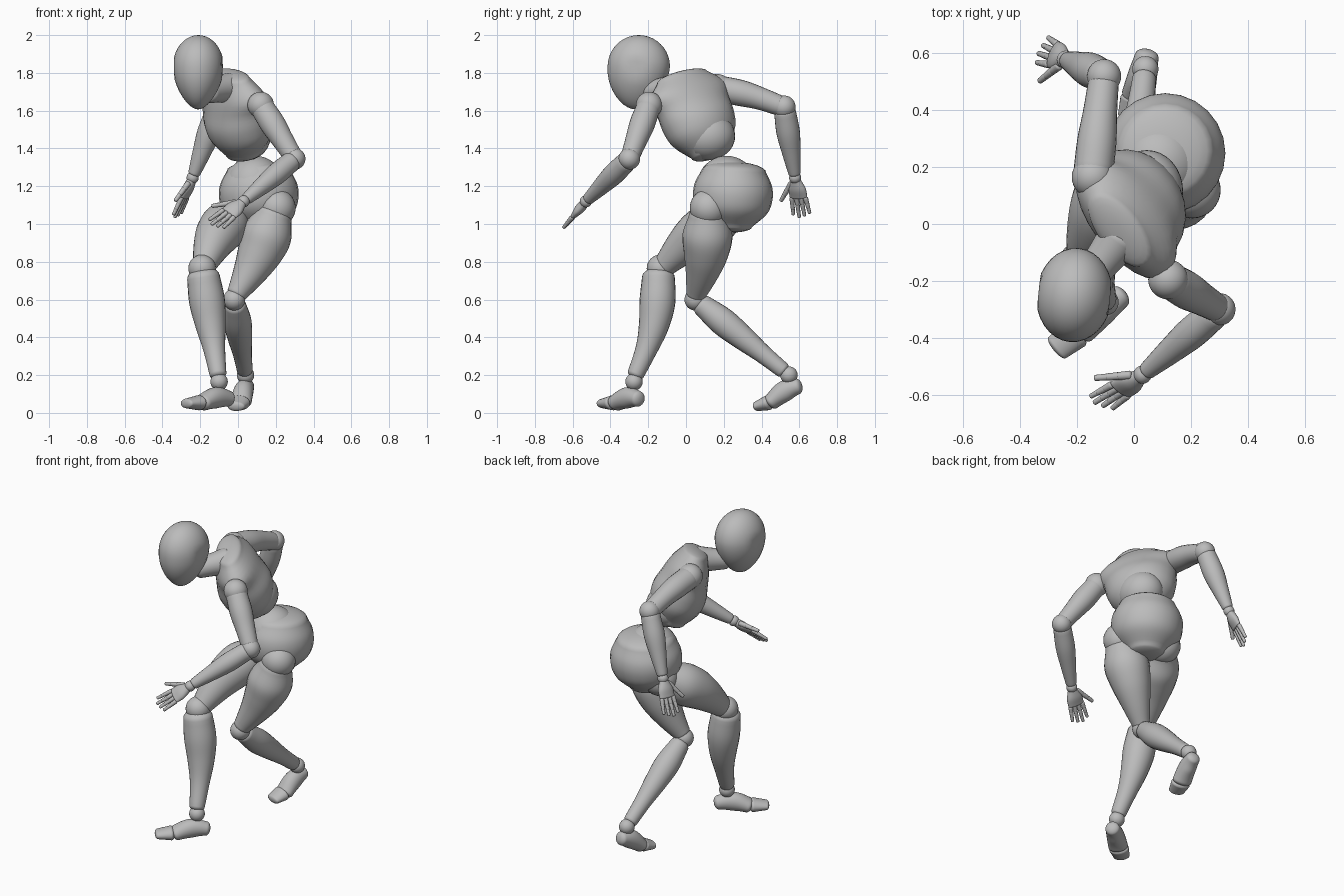
import bpy
import bmesh
import math
from mathutils import Vector, Matrix

default_cube = bpy.data.objects.get("Cube")
if default_cube:
    bpy.data.objects.remove(default_cube, do_unlink=True)

# One plain grey for the whole figure
grey = bpy.data.materials.new("mannequin grey")
grey.use_nodes = True
grey.diffuse_color = (.5, .5, .5, 1)
shader = grey.node_tree.nodes["Principled BSDF"]
shader.inputs["Base Color"].default_value = grey.diffuse_color


def finish(name, bm):
    """Turn a bmesh into a smooth shaded object."""
    bmesh.ops.recalc_face_normals(bm, faces=bm.faces)
    mesh = bpy.data.meshes.new(name)
    bm.to_mesh(mesh)
    bm.free()
    mesh.materials.append(grey)
    obj = bpy.data.objects.new(name, mesh)
    bpy.context.collection.objects.link(obj)
    bpy.ops.object.select_all(action='DESELECT')
    obj.select_set(True)
    bpy.context.view_layer.objects.active = obj
    bpy.ops.object.shade_smooth_by_angle(angle=math.radians(50))
    return obj


def blend(values, t):
    """Smooth curve through evenly spaced values, with t running from 0 to 1."""
    position = t * (len(values) - 1)
    i = min(int(position), len(values) - 2)
    f = position - i
    b, c = values[i], values[i + 1]
    a = values[i - 1] if i > 0 else b * 2 - c
    d = values[i + 2] if i + 2 < len(values) else c * 2 - b
    return b + ((c - a) * f + (a * 2 - b * 5 + c * 4 - d) * f ** 2
                + (b * 3 - a - c * 3 + d) * f ** 3) / 2


def add_taper(bm, start, end, sizes, side, bow=(0, 0, 0), steps=20, sides=24, dome=.6):
    """Skin ellipses from start to end, bowed in the middle, with rounded ends."""
    start, end, side, bow = (Vector(v) for v in (start, end, side, bow))
    radii = [Vector(s if isinstance(s, tuple) else (s, s)) for s in sizes]
    rings = []
    for k in range(steps + 1):
        t = k / steps
        centre = start.lerp(end, t) + bow * math.sin(math.pi * t)
        tangent = (end - start + bow * math.pi * math.cos(math.pi * t)).normalized()
        rings.append((centre, tangent, blend(radii, t)))

    def cap(ring, sign):
        centre, tangent, radius = ring
        turns = [math.pi / 2 * k / 6 for k in range(1, 6)]
        return [(centre + tangent * sign * dome * min(radius) * math.sin(a),
                 tangent, radius * math.cos(a)) for a in turns]

    rings = cap(rings[0], -1)[::-1] + rings + cap(rings[-1], 1)
    loops = []
    for centre, tangent, radius in rings:
        u = (side - tangent * tangent.dot(side)).normalized()
        v = tangent.cross(u)
        turns = [math.tau * k / sides for k in range(sides)]
        loops.append([bm.verts.new(centre + u * radius.x * math.cos(a)
                                   + v * radius.y * math.sin(a)) for a in turns])
    for low, high in zip(loops, loops[1:]):
        for k in range(sides):
            n = (k + 1) % sides
            bm.faces.new((low[k], low[n], high[n], high[k]))
    bm.faces.new(loops[0])
    bm.faces.new(loops[-1])


def taper(name, start, end, sizes, side=(1, 0, 0), **options):
    bm = bmesh.new()
    add_taper(bm, start, end, sizes, side, **options)
    return finish(name, bm)


def ball(name, centre, radius, squash=(1, 1, 1)):
    bm = bmesh.new()
    bmesh.ops.create_uvsphere(bm, u_segments=32, v_segments=20, radius=radius)
    place = Matrix.Translation(centre) @ Matrix.Diagonal((*squash, 1))
    bmesh.ops.transform(bm, matrix=place, verts=bm.verts)
    return finish(name, bm)


def limb(name, joint_name, start, end, joint_radius, sizes, bow=(0, 0, 0)):
    """A ball joint followed by a shaped segment reaching to the next joint."""
    ball(joint_name, start, joint_radius)
    a, b = Vector(start), Vector(end)
    taper(name, a.lerp(b, .08), a.lerp(b, .93), sizes, bow=bow)


def foot(name, ankle, heel, instep, toe):
    """Ankle ball, arched foot and a separate toe block along one line."""
    heel, instep, toe = Vector(heel), Vector(instep), Vector(toe)
    across = (toe - heel).cross(Vector((0, 0, 1)))
    ball(name + "_ankle", ankle, .046)
    taper(name + "_foot", heel, instep, [.042, (.052, .056), (.058, .044)], across,
          bow=(0, 0, .015))
    taper(name + "_toes", instep.lerp(toe, .28), toe, [(.058, .04), (.048, .026)], across)


def hand(name, wrist, along, thumbward):
    """Palm, four jointed fingers and a thumb."""
    w = Vector(wrist)
    d = Vector(along).normalized()
    l = Vector(thumbward)
    l = (l - d * d.dot(l)).normalized()

    def at(forward, across):
        return w + d * forward + l * across

    ball(name + "_wrist", w, .032)
    taper(name + "_palm", at(.02, 0), at(.11, 0),
          [(.03, .025), (.048, .026), (.05, .018)], l)
    digits = [(at(.12, o * .026), at(.235 - abs(o - .3) * .016, o * .032), .0135)
              for o in (-1.5, -.5, .5, 1.5)]
    digits.append((at(.035, .03), at(.135, .105), .016))
    bm = bmesh.new()
    for base, tip, r in digits:
        for k in range(3):
            a, b = base.lerp(tip, k / 3), base.lerp(tip, (k + .9) / 3)
            size = r * (1 - k * .12)
            add_taper(bm, a, b, [size, size * .9], l, steps=4, sides=12)
    finish(name + "_fingers", bm)


# Head: an egg with a narrow chin and flattened cheeks
head = ball("head", (0, 0, 0), .166, squash=(.81, 1, 1))
for v in head.data.vertices:
    if v.co.z < 0:
        t = -v.co.z / .166
        v.co.x *= 1 - t * t / 4
        v.co.y -= .015 * t + v.co.y * t * t / 7
        v.co.z *= 1.37
    if v.co.y < .08 and v.co.z < .06:
        v.co.x = max(-.126, min(.126, v.co.x))
head.location = (-.21, -.25, 1.834)
head.rotation_euler.z = -.1
taper("neck", (-.05, -.05, 1.72), (-.15, -.18, 1.7), [.08, .068, .06])

# Torso, twisted towards the right and leaning forward
taper("chest", (.035, .125, 1.385), (-.05, -.02, 1.775),
      [(.11, .1), (.185, .15), (.21, .165), (.22, .145), (.245, .12), (.16, .08)],
      side=(.6, -.77, -.23), dome=.4)
ball("abdomen", (.045, .115, 1.465), .145, squash=(.88, 1, .88))

# Pelvis around a waist ball
ball("waist", (.09, .215, 1.205), .156)
taper("pelvis", (.11, .24, .99), (.11, .255, 1.28), [.11, .185, .21, .205, .17], dome=.3)

# Left leg, trailing behind
hip, knee, ankle = (.205, .12, 1.085), (-.02, .05, .6), (.04, .545, .2)
limb("left_thigh", "left_hip", hip, knee, .1, [.1, .132, .118, .088, .055], (.02, .02, 0))
limb("left_shin", "left_knee", knee, ankle, .058, [.058, .074, .065, .05, .042])
foot("left", ankle, (.045, .59, .14), (.015, .455, .06), (-.01, .375, .035))

# Right leg, stepping forward
hip, knee, ankle = (0, .26, 1.06), (-.19, -.135, .765), (-.1, -.275, .165)
limb("right_thigh", "right_hip", hip, knee, .105, [.09, .125, .12, .095, .064],
     (-.01, 0, .035))
limb("right_shin", "right_knee", knee, ankle, .073, [.087, .095, .08, .058, .045], (0, .035, 0))
foot("right", ankle, (-.05, -.255, .075), (-.185, -.365, .055), (-.27, -.435, .05))

# Left arm, swung forward across the body
shoulder, elbow, wrist = (.12, -.195, 1.63), (.3, -.3, 1.345), (.03, -.53, 1.12)
limb("left_upper_arm", "left_shoulder", shoulder, elbow, .07, [.064, .067, .058, .05])
limb("left_forearm", "left_elbow", elbow, wrist, .057, [.054, .057, .046, .032])
hand("left_hand", wrist, (-.17, -.115, -.14), (-.75, .47, .47))

# Right arm, swung back and hanging
shoulder, elbow, wrist = (-.145, .165, 1.72), (-.105, .52, 1.62), (-.24, .578, 1.245)
limb("right_upper_arm", "right_shoulder", shoulder, elbow, .074, [.07, .069, .06, .054],
     (0, 0, .01))
limb("right_forearm", "right_elbow", elbow, wrist, .06, [.058, .062, .049, .033])
hand("right_hand", wrist, (-.085, .035, -.2), (-.4, -.9, -.05))
